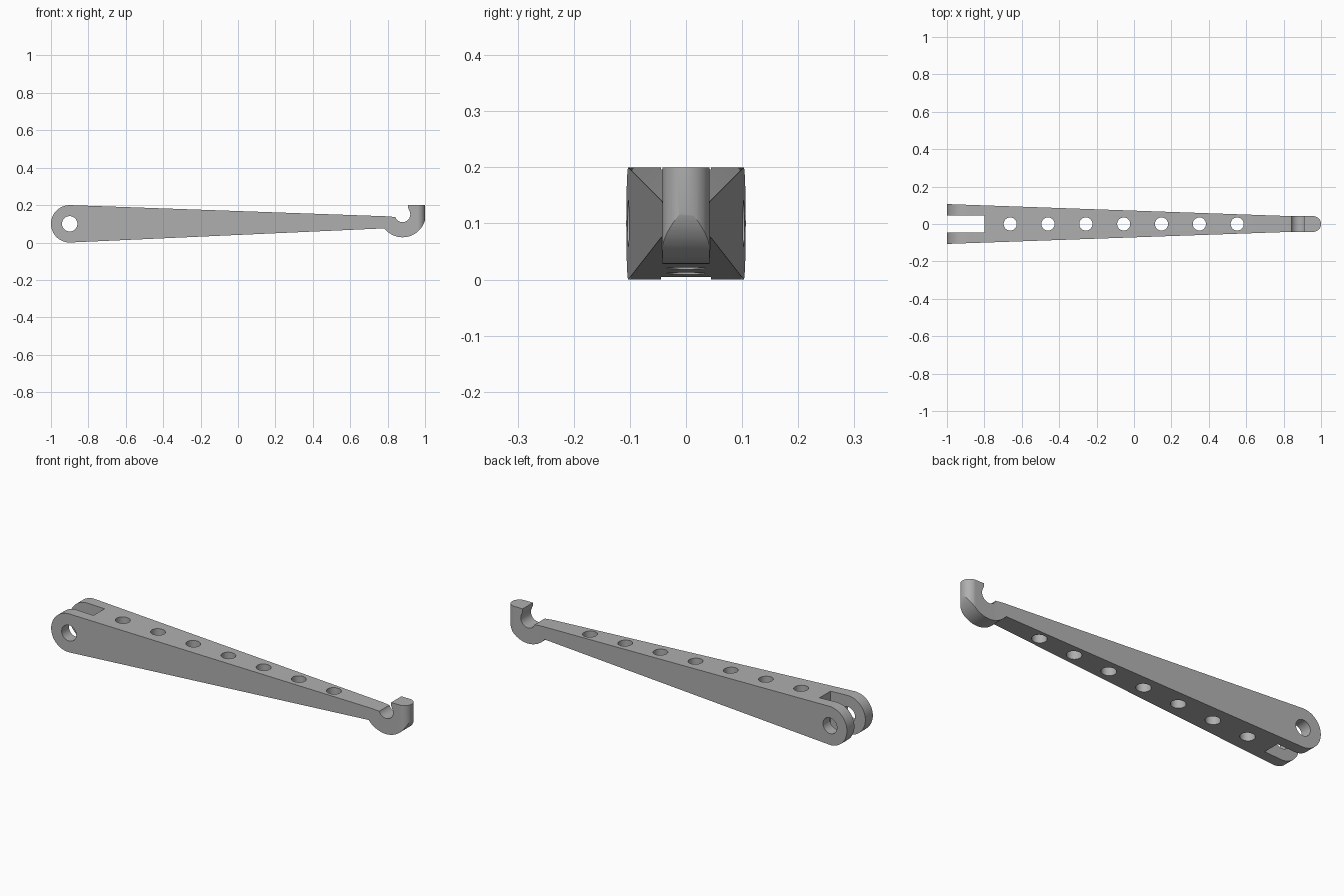
import bpy
import bmesh
from math import cos, sin, radians
from mathutils import Vector

cube = bpy.data.objects.get("Cube")
if cube:
    bpy.data.objects.remove(cube, do_unlink=True)

steel = bpy.data.materials.new("plain grey")
steel.use_nodes = True
steel.diffuse_color = (0.43, 0.43, 0.43, 1)
steel.node_tree.nodes["Principled BSDF"].inputs["Base Color"].default_value = (0.43, 0.43, 0.43, 1)


def arc(cx, cy, r, start, end, steps=32):
    angles = [radians(start + (end - start) * i / steps) for i in range(steps + 1)]
    return [(cx + r * cos(a), cy + r * sin(a)) for a in angles]


def prism(name, points, axis, low, high):
    """Extrude a flat outline along y (outline in x, z) or z (outline in x, y)."""
    bm = bmesh.new()
    place = (lambda p: (p[0], low, p[1])) if axis == "y" else (lambda p: (p[0], p[1], low))
    face = bm.faces.new([bm.verts.new(place(p)) for p in points])
    new = bmesh.ops.extrude_face_region(bm, geom=[face])["geom"]
    shift = Vector((0, high - low, 0)) if axis == "y" else Vector((0, 0, high - low))
    bmesh.ops.translate(bm, verts=[v for v in new if isinstance(v, bmesh.types.BMVert)], vec=shift)
    bmesh.ops.recalc_face_normals(bm, faces=bm.faces)
    mesh = bpy.data.meshes.new(name)
    bm.to_mesh(mesh)
    bm.free()
    mesh.materials.append(steel)
    ob = bpy.data.objects.new(name, mesh)
    bpy.context.collection.objects.link(ob)
    return ob


# Side outline: round pivot end, tapering beam, open hook
side = arc(-0.9, 0.1, 0.1, 90, 270)
side += arc(0.88, 0.152, 0.124, 218, 360, 40)
side += [(1.004, 0.2), (0.91, 0.2), (0.91, 0.185)]
side += arc(0.88, 0.15, 0.041, 30, -160, 36)
side += [(0.80, 0.14)]
lever = prism("hooked_lever", side, "y", -0.2, 0.2)

# Plan outline: straight taper, slim neck, round nose
plan = [(-1.1, 0.110), (-1.1, -0.110), (0.84, -0.042)]
plan += arc(0.958, 0, 0.042, -90, 90) + [(0.84, 0.042)]
plan_block = prism("plan_cutter", plan, "z", -0.1, 0.4)

# Fork slot, pivot hole and row of lightening holes
slot = [(-1.1, -0.045), (-0.8, -0.045), (-0.8, 0.045), (-1.1, 0.045)]
cutters = [prism("slot_cutter", slot, "z", -0.1, 0.4),
           prism("pivot_cutter", arc(-0.9, 0.1, 0.041, 0, 352.5, 47), "y", -0.3, 0.3)]
for i in range(7):
    hole = arc(-0.662 + 0.2023 * i, 0, 0.035, 0, 352.5, 47)
    cutters.append(prism("hole_cutter", hole, "z", -0.1, 0.4))

for cutter in [plan_block] + cutters:
    cutter.hide_render = True
    mod = lever.modifiers.new(cutter.name, "BOOLEAN")
    mod.operation = "INTERSECT" if cutter is plan_block else "DIFFERENCE"
    mod.solver = "EXACT"
    mod.object = cutter

# Bake the cuts and discard the cutters
graph = bpy.context.evaluated_depsgraph_get()
baked = bpy.data.meshes.new_from_object(lever.evaluated_get(graph))
lever.modifiers.clear()
lever.data = baked
baked.materials.clear()
baked.materials.append(steel)
for cutter in [plan_block] + cutters:
    bpy.data.objects.remove(cutter, do_unlink=True)

bpy.ops.object.select_all(action="DESELECT")
lever.select_set(True)
bpy.context.view_layer.objects.active = lever
bpy.ops.object.shade_smooth_by_angle(angle=radians(25))
